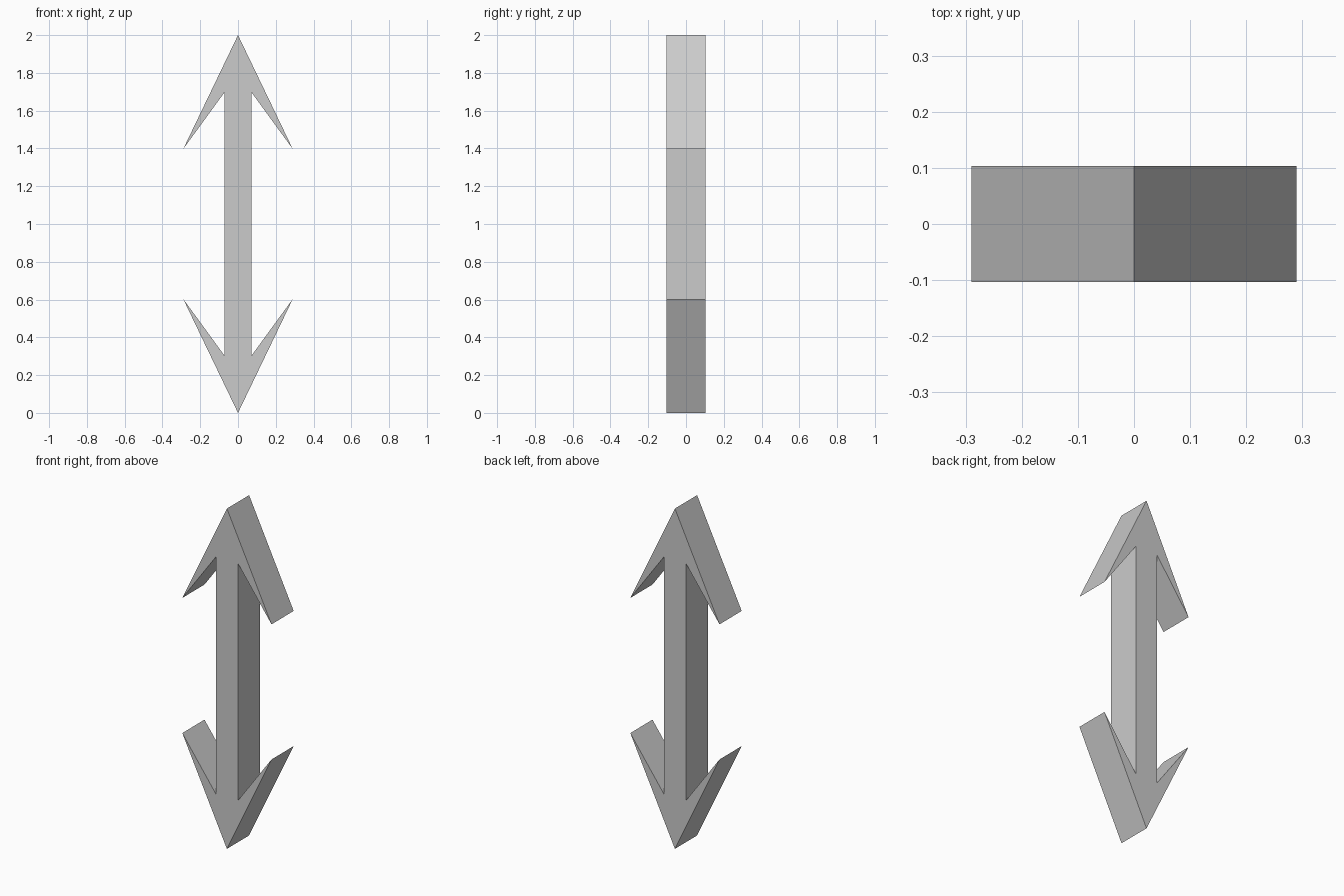
import bpy, bmesh
from mathutils import Vector

if "Cube" in bpy.data.objects:
    bpy.data.objects.remove(bpy.data.objects["Cube"])

HALF_DEPTH = 0.103

# Quarter outline: top tip, barb end, notch beside the shaft
quarter = [(0.0, 2.0), (0.29, 1.397), (0.0715, 1.697)]

# Mirror downwards, then across to the left side
right = quarter + [(x, 2.0 - z) for x, z in reversed(quarter)]
left = [(-x, z) for x, z in reversed(right[1:-1])]
outline = right + left

# Double-headed arrow, extruded from front to back
bm = bmesh.new()
face = bm.faces.new([bm.verts.new((x, -HALF_DEPTH, z)) for x, z in outline])
result = bmesh.ops.extrude_face_region(bm, geom=[face], use_keep_orig=True)
back = [g for g in result["geom"] if isinstance(g, bmesh.types.BMVert)]
bmesh.ops.translate(bm, verts=back, vec=Vector((0, 2 * HALF_DEPTH, 0)))
bmesh.ops.recalc_face_normals(bm, faces=bm.faces[:])

mesh = bpy.data.meshes.new("double_arrow")
bm.to_mesh(mesh)
bm.free()
arrow = bpy.data.objects.new("double_arrow", mesh)
bpy.context.collection.objects.link(arrow)
